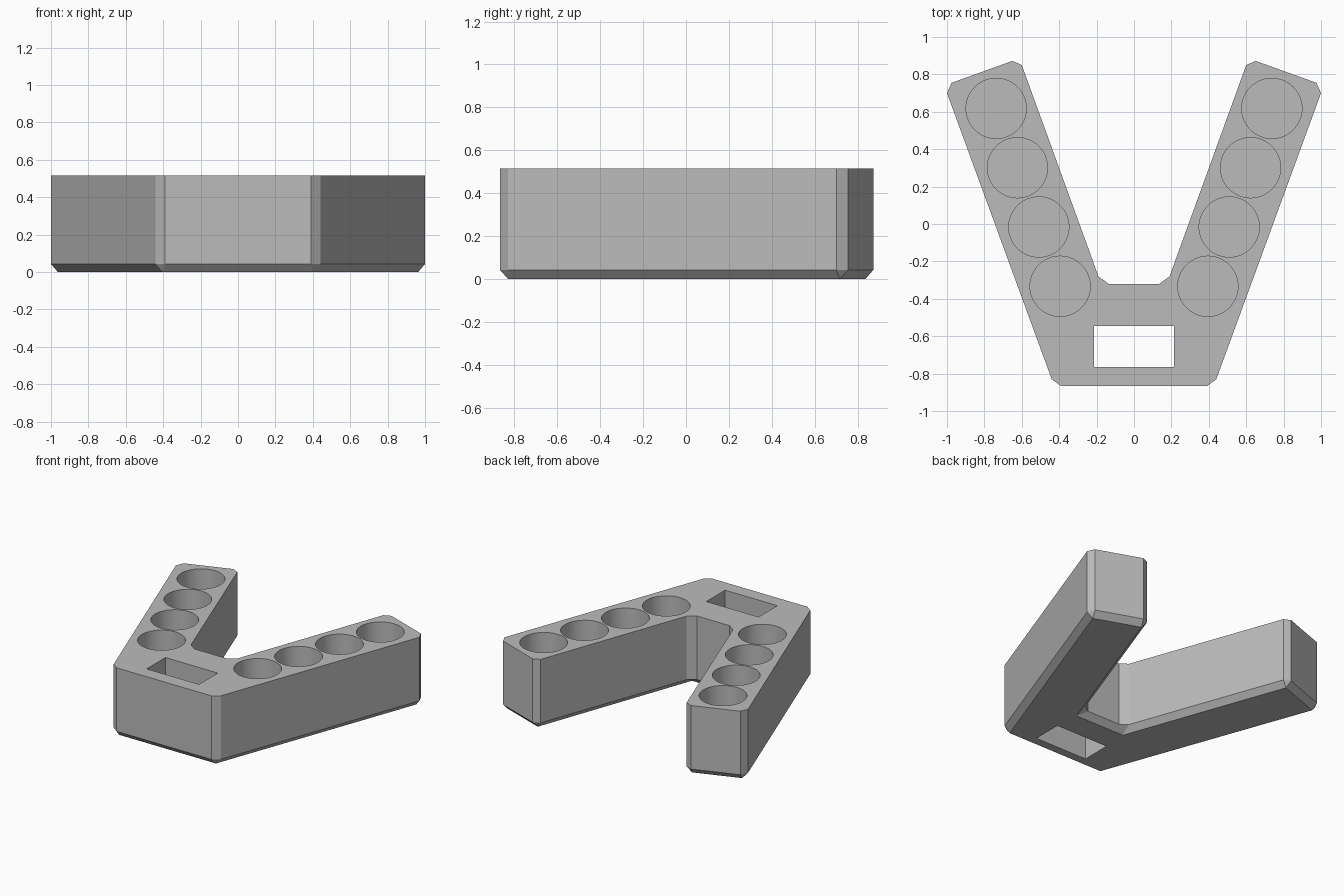
import bpy, bmesh, math

if "Cube" in bpy.data.objects:
    bpy.data.objects.remove(bpy.data.objects["Cube"])

HEIGHT, CHAMFER, FLOOR = 0.515, 0.043, 0.08

grey = bpy.data.materials.new("plain grey")
grey.use_nodes = True
grey.diffuse_color = (0.5, 0.5, 0.5, 1)
grey.node_tree.nodes["Principled BSDF"].inputs["Base Color"].default_value = (0.5, 0.5, 0.5, 1)


def finish(bm, name):
    bmesh.ops.recalc_face_normals(bm, faces=bm.faces[:])
    mesh = bpy.data.meshes.new(name)
    bm.to_mesh(mesh)
    bm.free()
    mesh.materials.append(grey)
    obj = bpy.data.objects.new(name, mesh)
    bpy.context.collection.objects.link(obj)
    return obj


# Each corner: wall point before it, wall point after it, sharp point on the base
half = [
    ((0.39, -0.867), (0.44, -0.83), (0.3985, -0.827)),
    ((1.0, 0.70), (0.975, 0.755), (0.963, 0.716)),
    ((0.65, 0.872), (0.60, 0.85), (0.634, 0.835)),
    ((0.19, -0.28), (0.135, -0.32), (0.203, -0.36)),
]
flip = lambda p: (-p[0], p[1])
corners = half + [(flip(b), flip(a), flip(c)) for a, b, c in reversed(half)]

# V-shaped block with clipped corners and a chamfered base
bm = bmesh.new()
rings = []
for a, b, c in corners:
    rings.append([bm.verts.new((*p, z)) for p, z in
                  ((a, HEIGHT), (b, HEIGHT), (a, CHAMFER), (b, CHAMFER), (c, 0))])
for i, (at, bt, al, bl, c) in enumerate(rings):
    nt, _, nl, _, nc = rings[(i + 1) % len(rings)]
    bm.faces.new((at, bt, bl, al))
    bm.faces.new((al, bl, c))
    bm.faces.new((bt, nt, nl, bl))
    bm.faces.new((bl, nl, nc, c))
bm.faces.new([v for r in rings for v in r[:2]])
bm.faces.new([r[4] for r in rings])
block = finish(bm, "v_shaped_holder")

# Cutters: four round blind sockets per arm, one rectangular slot right through
bm = bmesh.new()
depth = HEIGHT + 0.1 - FLOOR
for side in (-1, 1):
    for i in range(4):
        made = bmesh.ops.create_cone(bm, cap_ends=True, segments=64,
                                     radius1=0.161, radius2=0.161, depth=depth)
        bmesh.ops.translate(bm, verts=made["verts"], vec=(
            side * (0.395 + 0.114 * i), -0.333 + 0.317 * i, FLOOR + depth / 2))
made = bmesh.ops.create_cube(bm, size=1)
bmesh.ops.scale(bm, verts=made["verts"], vec=(0.43, 0.22, 2))
bmesh.ops.translate(bm, verts=made["verts"], vec=(0, -0.655, 0))
cutter = finish(bm, "socket_cutter")

cut = block.modifiers.new("sockets", "BOOLEAN")
cut.operation = "DIFFERENCE"
cut.solver = "EXACT"
cut.object = cutter
bpy.context.view_layer.objects.active = block
bpy.ops.object.select_all(action="DESELECT")
block.select_set(True)
bpy.ops.object.modifier_apply(modifier=cut.name)
bpy.data.objects.remove(cutter)

# Smooth socket walls, crisp edges elsewhere
bpy.ops.object.shade_smooth_by_angle(angle=math.radians(12))
